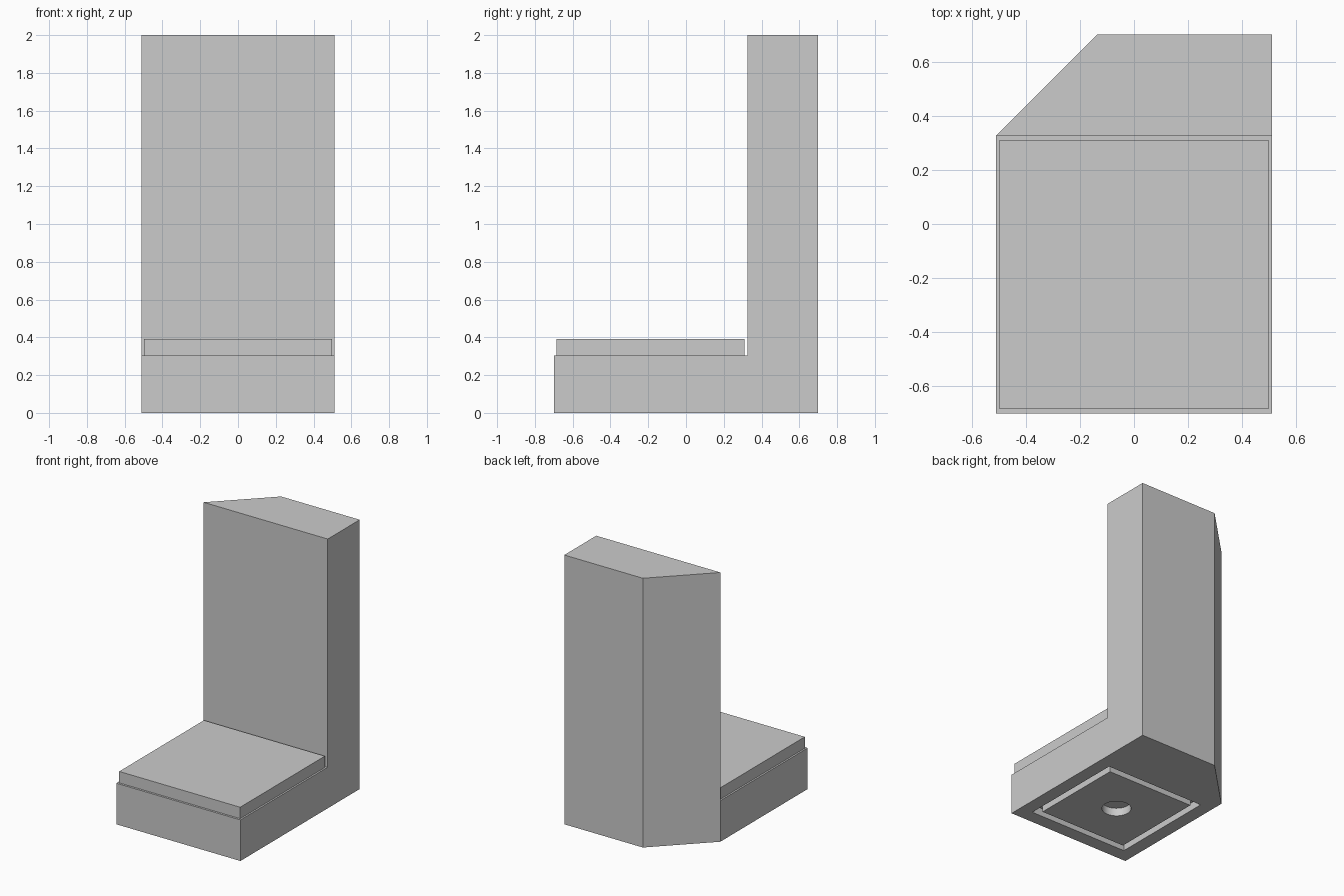
import bpy, bmesh, math
from mathutils import Vector

# Main dimensions
HALF_W = 0.51
FRONT, STEP, BACK = -0.70, 0.325, 0.70
SEAT_Z, TOP_Z = 0.305, 2.0
PAD_Y = (FRONT + STEP) / 2
RECESS = 0.06

cube = bpy.data.objects.get("Cube")
if cube:
    bpy.data.objects.remove(cube, do_unlink=True)

grey = bpy.data.materials.new("plain_grey")
grey.use_nodes = True
grey.diffuse_color = (0.6, 0.6, 0.6, 1)
grey.node_tree.nodes["Principled BSDF"].inputs["Base Color"].default_value = (0.6, 0.6, 0.6, 1)


def to_object(name, bm):
    bmesh.ops.recalc_face_normals(bm, faces=bm.faces)
    mesh = bpy.data.meshes.new(name)
    bm.to_mesh(mesh)
    bm.free()
    mesh.materials.append(grey)
    obj = bpy.data.objects.new(name, mesh)
    bpy.context.collection.objects.link(obj)
    return obj


def box(name, half, z0, z1):
    """Square block centred over the base platform."""
    bm = bmesh.new()
    bmesh.ops.create_cube(bm, size=1)
    bmesh.ops.scale(bm, vec=(2 * half, 2 * half, z1 - z0), verts=bm.verts)
    bmesh.ops.translate(bm, vec=(0, PAD_Y, (z0 + z1) / 2), verts=bm.verts)
    return to_object(name, bm)


def cut(target, cutter):
    """Subtract the cutter, apply the result and discard the cutter."""
    cutter.hide_render = True
    mod = target.modifiers.new("cut", 'BOOLEAN')
    mod.operation, mod.solver, mod.object = 'DIFFERENCE', 'EXACT', cutter
    bpy.ops.object.select_all(action='DESELECT')
    bpy.context.view_layer.objects.active = target
    target.select_set(True)
    bpy.ops.object.modifier_apply(modifier=mod.name)
    bpy.data.objects.remove(cutter, do_unlink=True)


# Body: L-shaped side profile swept across the width
profile = [(FRONT, 0), (BACK, 0), (BACK, TOP_Z), (STEP, TOP_Z), (STEP, SEAT_Z), (FRONT, SEAT_Z)]
bm = bmesh.new()
side = bm.faces.new([bm.verts.new((-HALF_W, y, z)) for y, z in profile])
swept = bmesh.ops.extrude_face_region(bm, geom=[side])
bmesh.ops.translate(bm, vec=(2 * HALF_W, 0, 0),
                    verts=[v for v in swept["geom"] if isinstance(v, bmesh.types.BMVert)])

# Slice off the back corner at 45 degrees, just behind the upright's front face
corner = Vector((-HALF_W, STEP + 0.0005, 0))
sliced = bmesh.ops.bisect_plane(bm, geom=bm.verts[:] + bm.edges[:] + bm.faces[:],
                                plane_co=corner, plane_no=(-1, 1, 0), clear_outer=True)
bmesh.ops.holes_fill(bm, edges=[e for e in bm.edges if e.is_boundary])
body = to_object("body", bm)

# Square recess in the underside, with a plate that leaves a groove around it
cut(body, box("recess_cutter", 0.41, -0.1, RECESS))
plate = box("underside_plate", 0.36, 0, RECESS)

# Round hole through the plate
bm = bmesh.new()
bmesh.ops.create_cone(bm, cap_ends=True, segments=48, radius1=0.1, radius2=0.1, depth=0.4)
bmesh.ops.translate(bm, vec=(0, PAD_Y, 0), verts=bm.verts)
cut(plate, to_object("hole_cutter", bm))
bpy.ops.object.shade_smooth_by_angle(angle=math.radians(30))

# Raised pad on the base platform
box("top_pad", 0.497, SEAT_Z, 0.39)
